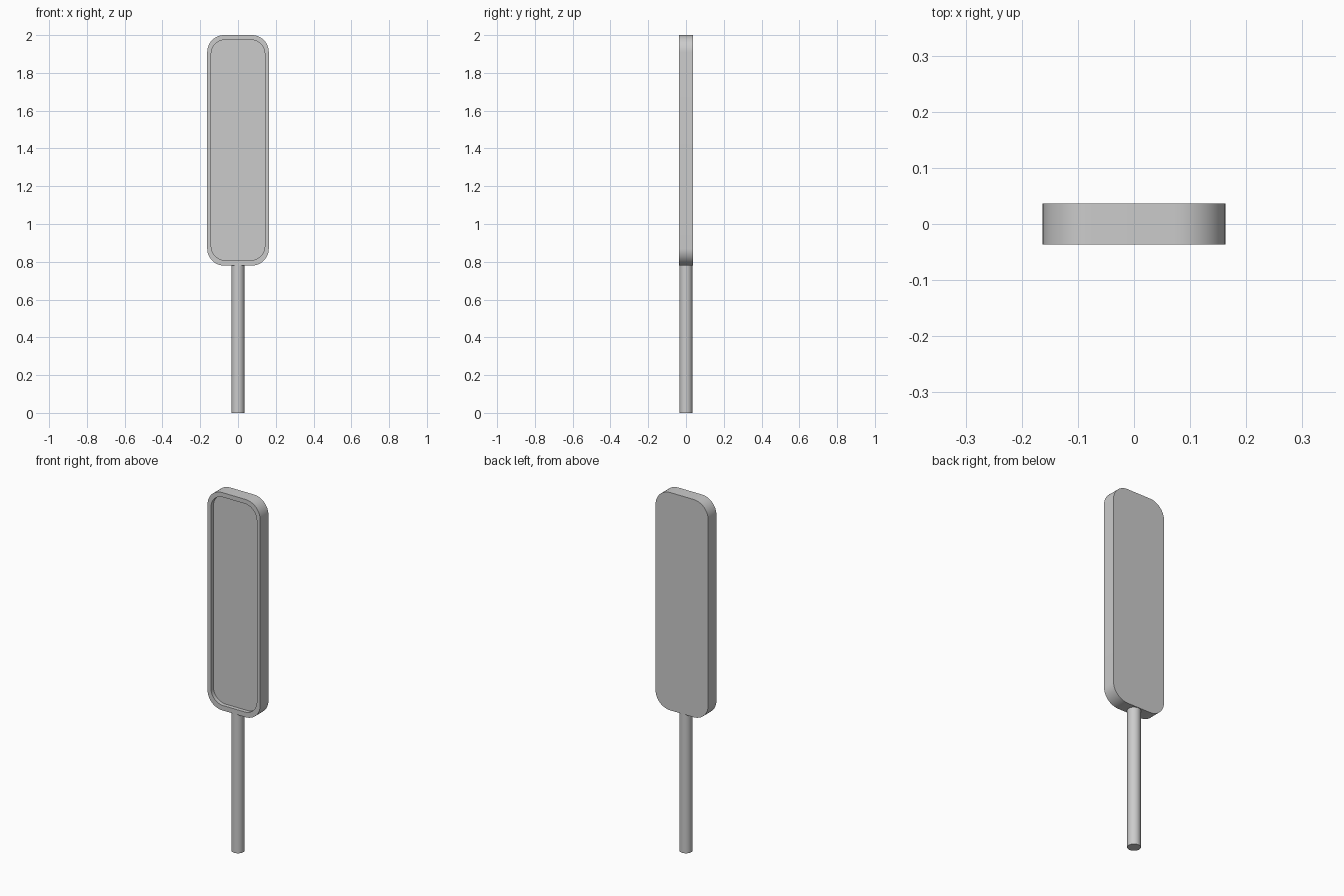
import bpy, bmesh, math

if "Cube" in bpy.data.objects:
    bpy.data.objects.remove(bpy.data.objects["Cube"])

HALF_DEPTH = 0.0365
RECESS = 0.022


def rounded_loop(bm, y, half_w, z0, z1, r, seg=12):
    """Ring of verts around a rounded rectangle in the XZ plane."""
    ring = []
    corners = [(half_w - r, z1 - r), (-half_w + r, z1 - r),
               (-half_w + r, z0 + r), (half_w - r, z0 + r)]
    for i, (cx, cz) in enumerate(corners):
        for s in range(seg + 1):
            a = math.pi / 2 * (i + s / seg)
            ring.append(bm.verts.new((cx + r * math.cos(a), y, cz + r * math.sin(a))))
    return ring


def smooth(ob):
    bpy.ops.object.select_all(action='DESELECT')
    ob.select_set(True)
    bpy.context.view_layer.objects.active = ob
    bpy.ops.object.shade_smooth_by_angle(angle=math.radians(30))


# Panel: back, outer wall, front rim, recess wall, recessed face
bm = bmesh.new()
outer = dict(half_w=0.163, z0=0.78, z1=2.0, r=0.09)
inner = dict(half_w=0.142, z0=0.808, z1=1.975, r=0.075)
rings = [rounded_loop(bm, HALF_DEPTH, **outer),
         rounded_loop(bm, -HALF_DEPTH, **outer),
         rounded_loop(bm, -HALF_DEPTH, **inner),
         rounded_loop(bm, -HALF_DEPTH + RECESS, **inner)]
for a, b in zip(rings, rings[1:]):
    for i in range(len(a)):
        j = (i + 1) % len(a)
        bm.faces.new((a[i], a[j], b[j], b[i]))
bm.faces.new(rings[0])
bm.faces.new(rings[-1])
bmesh.ops.recalc_face_normals(bm, faces=bm.faces)
mesh = bpy.data.meshes.new("panel")
bm.to_mesh(mesh)
bm.free()
panel = bpy.data.objects.new("panel", mesh)
bpy.context.collection.objects.link(panel)
smooth(panel)

# Pole
bpy.ops.mesh.primitive_cylinder_add(vertices=32, radius=0.034, depth=0.782,
                                    location=(0, 0, 0.391))
pole = bpy.context.object
pole.name = "pole"
smooth(pole)
